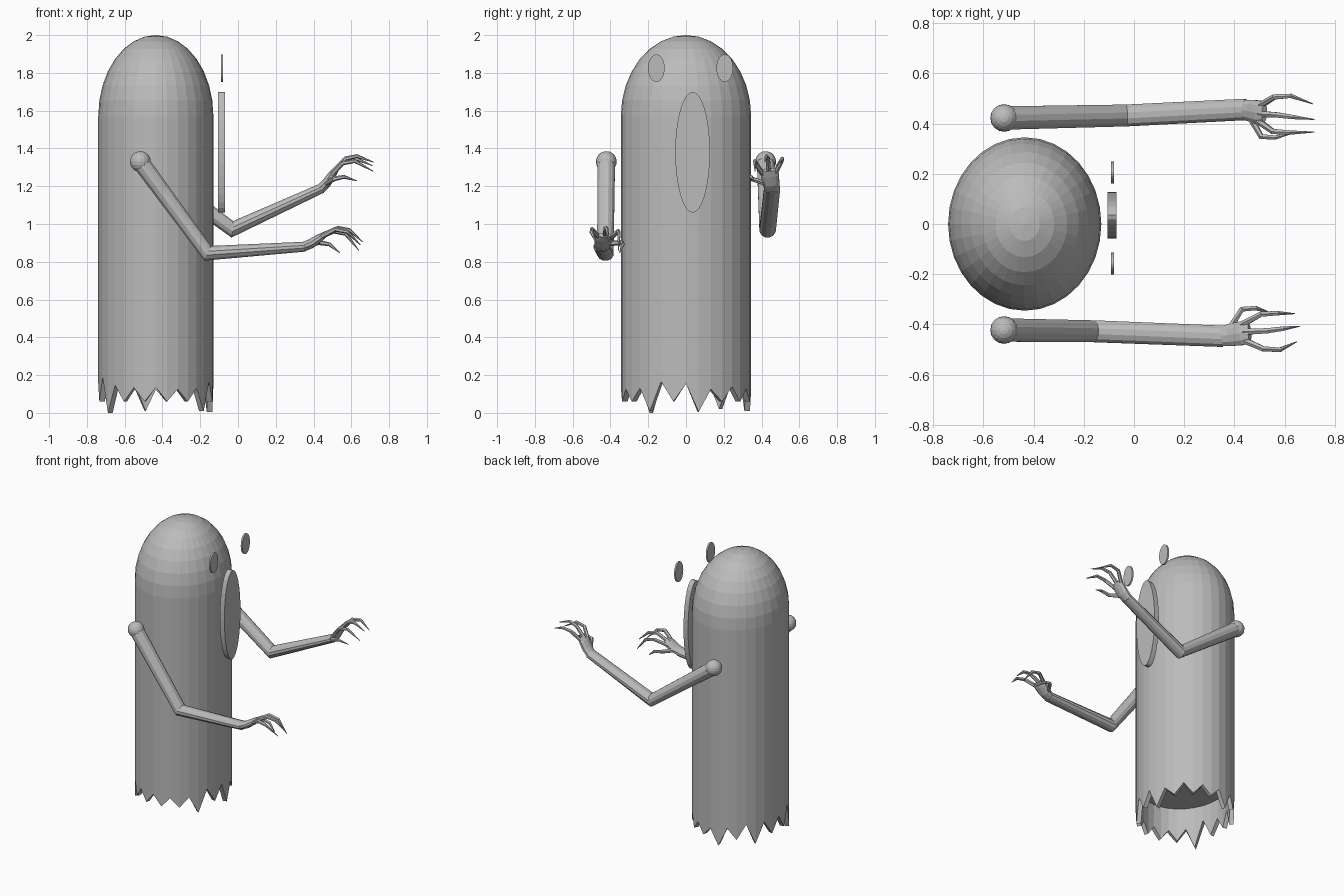
import bpy, bmesh, math, random
from mathutils import Vector, Matrix

if "Cube" in bpy.data.objects:
    bpy.data.objects.remove(bpy.data.objects["Cube"])

random.seed(4)
mat = bpy.data.materials.new("plain grey")
mat.diffuse_color = (0.5, 0.5, 0.5, 1)
mat.use_nodes = True
mat.node_tree.nodes["Principled BSDF"].inputs["Base Color"].default_value = mat.diffuse_color


def loft(name, rings, smooth=None):
    """Skin a list of equal-length rings, closing both ends."""
    bm = bmesh.new()
    vs = [[bm.verts.new(p) for p in r] for r in rings]
    n = len(rings[0])
    for a, b in zip(vs, vs[1:]):
        for i in range(n):
            j = (i + 1) % n
            bm.faces.new((a[i], a[j], b[j], b[i]))
    bm.faces.new(vs[0][::-1])
    bm.faces.new(vs[-1])
    bmesh.ops.remove_doubles(bm, verts=bm.verts, dist=1e-5)
    bmesh.ops.recalc_face_normals(bm, faces=bm.faces)
    me = bpy.data.meshes.new(name)
    bm.to_mesh(me)
    bm.free()
    me.materials.append(mat)
    ob = bpy.data.objects.new(name, me)
    bpy.context.collection.objects.link(ob)
    return ob


def tube(name, pts, radii, sides=8):
    """Tapered tube; radii are (half width in y, half thickness)."""
    pts = [Vector(p) for p in pts]
    rings = []
    for k, p in enumerate(pts):
        d0 = (p - pts[k - 1]).normalized() if k else None
        d1 = (pts[k + 1] - p).normalized() if k < len(pts) - 1 else None
        d = ((d0 or d1) + (d1 or d0)).normalized()
        mitre = 1 / max(0.6, d.dot(d0 or d1))
        side = Vector((0, 1, 0))
        side = (side - d * side.dot(d)).normalized()
        up = d.cross(side)
        w, h = radii[k]
        rings.append([p + side * w * math.cos(t) + up * h * mitre * math.sin(t)
                      for t in (2 * math.pi * (i + 0.5) / sides for i in range(sides))])
    return loft(name, rings)


# Body: hollow hem with ragged teeth, straight wall, domed top
CX, RX, RY, N = -0.435, 0.305, 0.345, 32
LOW = {1: 0.005, 29: 0.01, 19: 0.0, 9: 0.01, 13: 0.02}
hem = [LOW.get(i, 0.06) if i % 2 else random.uniform(0.12, 0.17) for i in range(N)]
hem[18], hem[0], hem[24] = 0.19, 0.155, 0.135


def ring(z, s=1.0, inset=0.0):
    out = []
    for i in range(N):
        t = 2 * math.pi * i / N
        out.append((CX + (RX * s - inset) * math.cos(t), (RY * s - inset) * math.sin(t),
                    z[i] if isinstance(z, list) else z))
    return out


dome = [ring(1.57 + 0.43 * math.sin(a), math.cos(a))
        for a in (math.pi / 2 * k / 8 for k in range(8))]
apex = [[(CX, 0, 2.0)] * N]
bm_rings = [ring(0.3, 1, 0.03), ring(hem, 1, 0.03), ring(hem)] + dome
top = ring(1.9999, 0.002)
loft("body", bm_rings + [top])


# Face plates: tall mouth and two eyes, floating in front of the body
def plate(name, x, half, y, z, ry, rz):
    loft(name, [[(x + s * half, y + ry * math.cos(t), z + rz * math.sin(t))
                 for t in (2 * math.pi * i / 32 for i in range(32))] for s in (-1, 1)])


plate("mouth", -0.087, 0.018, 0.035, 1.38, 0.092, 0.32)
for nm, y in (("left_eye", 0.205), ("right_eye", -0.157)):
    plate(nm, -0.085, 0.006, y, 1.825, 0.044, 0.073)


# Arms: shoulder ball, bent arm, palm, three fingers and a thumb
def arm(tag, side, elbow, wrist, turn):
    shoulder = Vector((-0.517, side * 0.422, 1.33))
    bpy.ops.mesh.primitive_uv_sphere_add(segments=16, ring_count=10, radius=0.055,
                                         location=shoulder)
    ball = bpy.context.object
    ball.name = tag + "_shoulder"
    ball.data.materials.append(mat)
    elbow, wrist = Vector(elbow), Vector(wrist)
    tube(tag + "_arm", [shoulder, elbow, wrist],
         [(0.048, 0.048), (0.045, 0.039), (0.044, 0.027)], 12)

    rot = Matrix.Rotation(-turn, 3, 'Y')

    def local(p):           # hand space: x forward, y towards the body, z up
        return wrist + rot @ Vector((p[0], -side * p[1], p[2]))

    tube(tag + "_palm", [local(p) for p in ((-0.015, 0, -0.003), (0.03, 0.005, 0.015),
                                            (0.075, 0.012, 0.045), (0.105, 0.015, 0.062))],
         [(0.04, 0.025), (0.046, 0.025), (0.05, 0.022), (0.036, 0.014)], 10)
    rad = [(0.014, 0.014), (0.012, 0.012), (0.010, 0.010), (0.002, 0.002)]
    fingers = {
        "inner_finger": ((0.07, 0.045, 0.045), (0.15, 0.088, 0.082),
                         (0.215, 0.092, 0.068), (0.285, 0.09, -0.02)),
        "middle_finger": ((0.08, 0.018, 0.055), (0.175, 0.022, 0.098),
                          (0.235, 0.03, 0.088), (0.305, 0.04, 0.025)),
        "outer_finger": ((0.08, -0.015, 0.05), (0.16, -0.05, 0.092),
                         (0.225, -0.054, 0.078), (0.292, -0.022, 0.01)),
        "thumb": ((0.025, 0.03, 0.015), (0.075, 0.108, 0.022),
                  (0.13, 0.112, 0.012), (0.185, 0.095, -0.033)),
    }
    for nm, pts in fingers.items():
        tube(f"{tag}_{nm}", [local(p) for p in pts], rad, 6)


arm("right", -1, (-0.16, -0.427, 0.845), (0.355, -0.447, 0.88), 0.0)
arm("left", 1, (-0.03, 0.432, 0.972), (0.445, 0.456, 1.19), math.radians(22))
